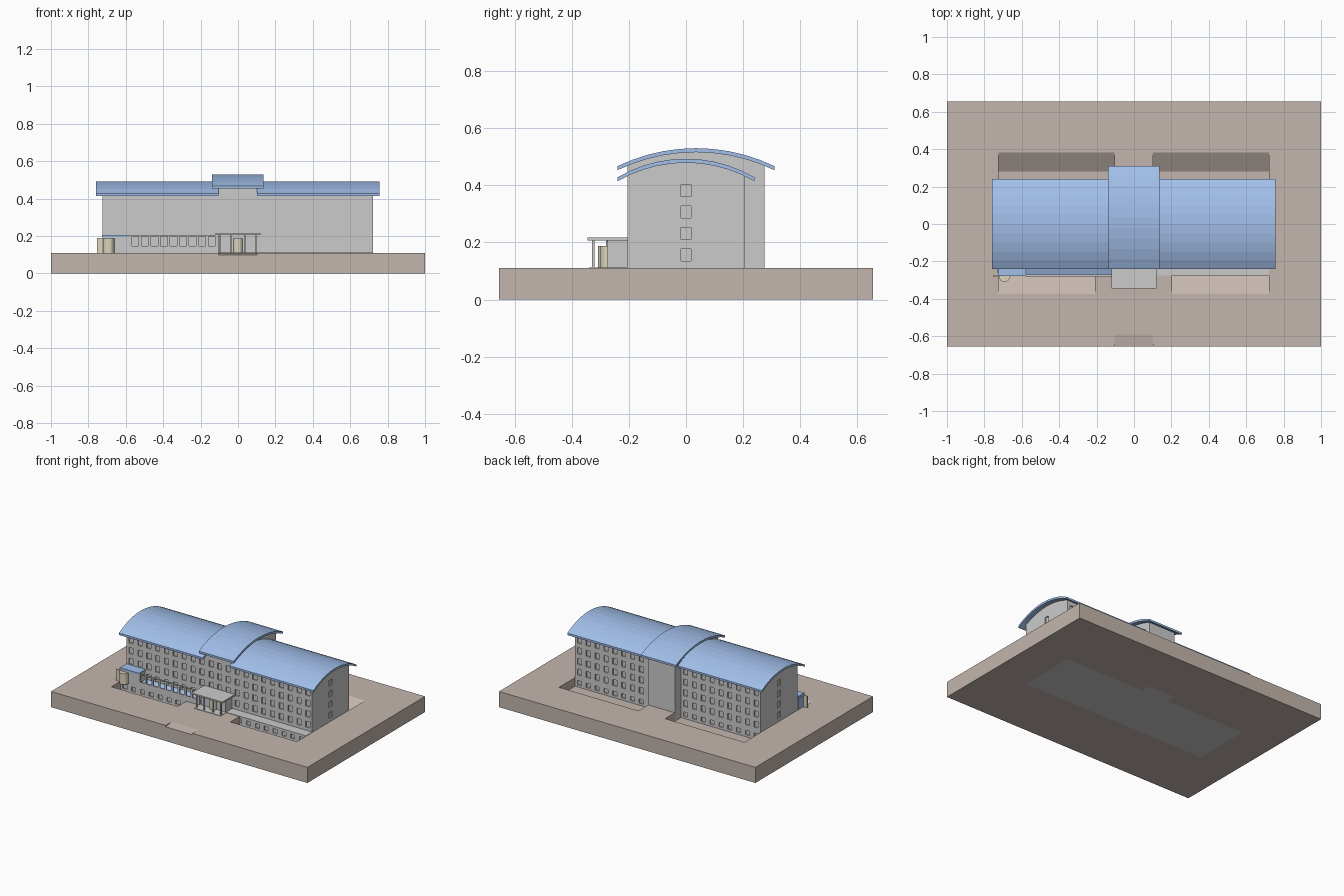
import bpy, bmesh, math
from mathutils import Vector

if "Cube" in bpy.data.objects:
    bpy.data.objects.remove(bpy.data.objects["Cube"])


def material(name, rgb):
    m = bpy.data.materials.new(name)
    m.diffuse_color = (*rgb, 1)
    m.use_nodes = True
    m.node_tree.nodes["Principled BSDF"].inputs["Base Color"].default_value = m.diffuse_color
    return m


BLUE = material("blue_metal", (0.36, 0.52, 0.82))
EARTH = material("earth", (0.55, 0.47, 0.42))
TAN = material("tan_wood", (0.72, 0.67, 0.50))


def finish(name, bm, mat=None):
    bmesh.ops.recalc_face_normals(bm, faces=bm.faces)
    me = bpy.data.meshes.new(name)
    bm.to_mesh(me)
    bm.free()
    ob = bpy.data.objects.new(name, me)
    bpy.context.collection.objects.link(ob)
    if mat:
        me.materials.append(mat)
    return ob


def add_box(bm, x0, x1, y0, y1, z0, z1):
    vs = bmesh.ops.create_cube(bm, size=1)["verts"]
    for v in vs:
        v.co = Vector(((x0 + x1) / 2 + v.co.x * (x1 - x0),
                       (y0 + y1) / 2 + v.co.y * (y1 - y0),
                       (z0 + z1) / 2 + v.co.z * (z1 - z0)))


def boxes(name, dims, mat=None):
    bm = bmesh.new()
    for d in dims:
        add_box(bm, *d)
    return finish(name, bm, mat)


def add_prism(bm, profile, x0, x1):
    # (y, z) outline extruded along x
    face = bm.faces.new([bm.verts.new((x0, y, z)) for y, z in profile])
    ext = bmesh.ops.extrude_face_region(bm, geom=[face])["geom"]
    for v in ext:
        if isinstance(v, bmesh.types.BMVert):
            v.co.x = x1


def prism(name, profile, x0, x1, mat=None):
    bm = bmesh.new()
    add_prism(bm, profile, x0, x1)
    return finish(name, bm, mat)


def cut(ob, cutter):
    mod = ob.modifiers.new("cut", 'BOOLEAN')
    mod.operation, mod.solver, mod.object = 'DIFFERENCE', 'EXACT', cutter
    dg = bpy.context.evaluated_depsgraph_get()
    me = bpy.data.meshes.new_from_object(ob.evaluated_get(dg))
    ob.modifiers.clear()
    ob.data = me
    bpy.data.objects.remove(cutter)


def arc(half, centre, z_end, z_top, n=10):
    # points on a circular arc over y, from -half to +half
    rise = z_top - z_end
    r = (half * half + rise * rise) / (2 * rise)
    a = math.asin(half / r)
    return [(centre + r * math.sin(-a + 2 * a * i / n),
             z_top - r + r * math.cos(-a + 2 * a * i / n)) for i in range(n + 1)]


def roof_profile(half, centre, z_end, z_top, t=0.014):
    outer = arc(half, centre, z_end, z_top)
    return outer + [(y, z - t) for y, z in reversed(outer)]


def wall_profile(y0, y1, roof, drop=0.008):
    # wall section that rises to just inside the curved roof
    def height(y):
        for (ya, za), (yb, zb) in zip(roof, roof[1:]):
            if ya <= y <= yb:
                return za + (zb - za) * (y - ya) / (yb - ya) - drop
    top = [(y0, height(y0))] + [(y, z - drop) for y, z in roof if y0 < y < y1] + [(y1, height(y1))]
    return [(y0, 0)] + top + [(y1, 0)]


G = 0.11          # ground level
PIT = 0.05        # light well floor
X0, X1 = -0.725, 0.722
C0, C1 = -0.105, 0.102
FRONT, BACK, CBACK = -0.205, 0.205, 0.275
FLOORS = [0.135 + 0.075 * i for i in range(4)]

# curved roofs
wing_arc = (0.24, 0, 0.428, 0.493)
centre_arc = (0.275, 0.035, 0.467, 0.53)
for name, a, b in (("left", -0.76, C0), ("right", C1, 0.757)):
    prism(name + "_wing_roof", roof_profile(*wing_arc), a, b, BLUE)
prism("centre_roof", roof_profile(*centre_arc), -0.138, 0.135, BLUE)

# wings with recessed windows
D = 0.008
for name, a, b, end in (("left", X0, C0, X0), ("right", C1, X1, X1)):
    wing = prism(name + "_wing", wall_profile(FRONT, BACK, arc(*wing_arc)), a, b)
    holes = []
    step = (b - a) / 9
    for i in range(9):
        x = a + step * (i + 0.5)
        for z in FLOORS:
            for y in (FRONT, BACK):
                holes.append((x - 0.016, x + 0.016, y - D, y + D, z, z + 0.042))
        holes.append((x - 0.016, x + 0.016, BACK - D, BACK + D, 0.065, 0.095))
    for z in FLOORS:
        holes.append((end - D, end + D, -0.018, 0.018, z, z + 0.042))
    cut(wing, boxes("window_cutter", holes))

# centre block
centre = prism("centre_block", wall_profile(FRONT, CBACK, arc(*centre_arc)), C0, C1)
cut(centre, boxes("window_cutter", [(x - 0.016, x + 0.016, FRONT - D, FRONT + D, z, z + 0.042)
                                    for x in (-0.065, 0, 0.065) for z in FLOORS[1:]]))

# ground slab with light wells, building footprint and sloped path
ground = boxes("ground", [(-1, 1, -0.655, 0.655, 0, G)], EARTH)
bm = bmesh.new()
for a, b in ((X0, -0.208), (0.203, X1)):
    add_prism(bm, [(-0.2, PIT), (-0.275, PIT), (-0.375, G), (-0.375, 0.2), (-0.2, 0.2)], a, b)
cut(ground, finish("front_well_cutter", bm))
bm = bmesh.new()
for a, b in ((X0, C0), (C1, X1)):
    add_prism(bm, [(0.2, PIT), (0.28, PIT), (0.383, G), (0.383, 0.2), (0.2, 0.2)], a, b)
cut(ground, finish("back_well_cutter", bm))
cut(ground, boxes("wing_footprint_cutter", [(X0, X1, FRONT, BACK, -0.1, 0.3)]))
cut(ground, boxes("centre_footprint_cutter", [(C0, C1, 0.1, CBACK, -0.1, 0.3)]))
cut(ground, prism("path_cutter", [(-0.59, G), (-0.7, 0.093), (-0.7, 0.2), (-0.59, 0.2)], C0, C1))

# basement terraces along the front, with basement windows
for name, a, b in (("left", X0, C0), ("right", C1, X1)):
    t = boxes(name + "_terrace", [(a, b, -0.275, FRONT, PIT - 0.005, G + 0.003)])
    step = (b - a) / 9
    cut(t, boxes("window_cutter", [(a + step * (i + .5) - .016, a + step * (i + .5) + .016,
                                    -0.285, -0.267, 0.065, 0.095) for i in range(9)]))

# side gallery: pierced front wall, blue floor and end room
gallery = boxes("gallery_wall", [(-0.58, C0, -0.28, -0.27, G, 0.205)])
cut(gallery, boxes("opening_cutter", [(x, x + 0.036, -0.3, -0.25, 0.148, 0.198)
                                      for x in [-0.567 + 0.051 * i for i in range(9)]]))
prism("gallery_floor", [(-0.27, 0.113), (-0.27, 0.118), (FRONT, 0.14), (FRONT, 0.113)], -0.58, C0, BLUE)
boxes("gallery_room", [(X0, -0.58, -0.275, FRONT, G, 0.195)])
boxes("gallery_room_roof", [(X0 - 0.003, -0.577, -0.278, FRONT, 0.195, 0.207)], BLUE)
boxes("gallery_end_panel", [(X0 - 0.004, X0, -0.262, -0.212, 0.118, 0.19)], BLUE)
boxes("gallery_end_frame", [(-0.755, X0, -0.28, -0.272, G, 0.19)], TAN)


def round_porch(name, x, y, r, z1):
    # half-round timber entrance bay
    bm = bmesh.new()
    pts = [(x + r * math.cos(math.pi * (1 + i / 8)), y + r * math.sin(math.pi * (1 + i / 8))) for i in range(9)]
    face = bm.faces.new([bm.verts.new((px, py, G)) for px, py in pts])
    ext = bmesh.ops.extrude_face_region(bm, geom=[face])["geom"]
    for v in ext:
        if isinstance(v, bmesh.types.BMVert):
            v.co.z = z1
    finish(name, bm, TAN)


round_porch("side_entrance_bay", -0.692, -0.278, 0.031, 0.187)

# main entrance: lobby, door bay, canopy, columns and plinth
boxes("entrance_lobby", [(-0.095, 0.095, -0.275, FRONT, G, 0.207)])
round_porch("main_entrance_bay", 0, -0.275, 0.025, 0.187)
boxes("entrance_canopy", [(-0.12, 0.12, -0.345, FRONT, 0.207, 0.217)])
boxes("canopy_columns", [(s * x - 0.004, s * x + 0.004, -0.329, -0.321, G, 0.207)
                         for s in (-1, 1) for x in (0.035, 0.095)])
boxes("entrance_plinth", [(C0, C1, -0.34, -0.27, 0.1, G + 0.003)])
